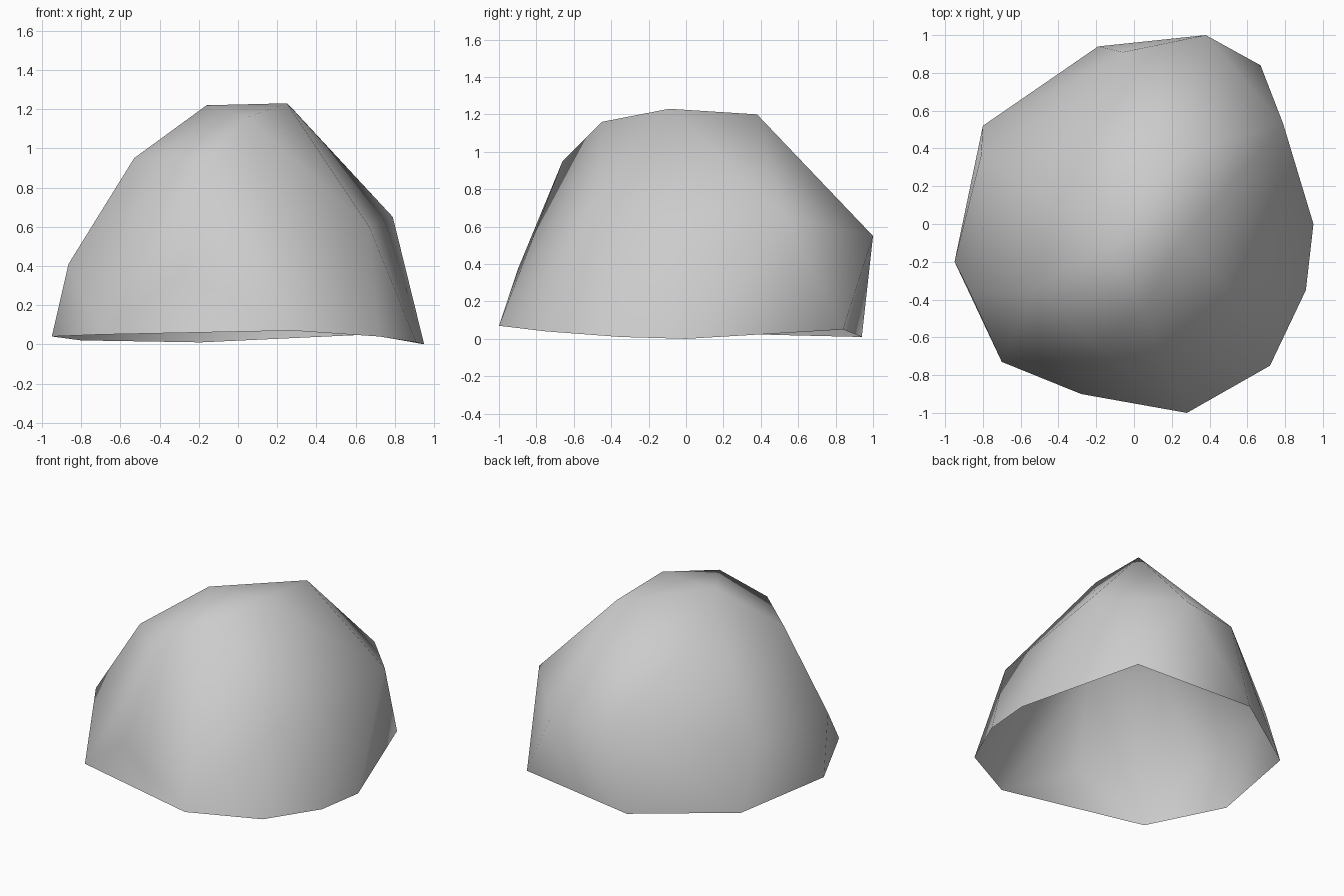
import bpy
import bmesh

# Remove the default cube only
default_cube = bpy.data.objects.get("Cube")
if default_cube is not None:
    bpy.data.objects.remove(default_cube, do_unlink=True)

# Corner points of the boulder, ring by ring from the ground upwards
ground_rim = [
    (.28, -1, .07), (.72, -.75, .04), (.91, -.35, .01),
    (.95, 0, 0), (.67, .84, .05), (-.19, .94, .01),
    (-.8, .52, .02), (-.95, -.2, .04), (-.7, -.73, .05),
]
middle_ring = [
    (-.28, -.9, .37), (.67, -.5, .6), (.79, .53, .65),
    (.38, 1, .55), (-.06, .91, .57), (-.81, .36, .45), (-.865, -.37, .41),
]
shoulder_ring = [(-.18, -.66, .95), (-.53, -.35, .95), (-.25, .44, .95)]
crown = [(.05, -.45, 1.16), (.25, -.09, 1.23), (-.16, -.1, 1.22), (.28, .38, 1.2)]


def make_material(name, colour):
    """Create a plain single-colour material."""
    material = bpy.data.materials.new(name)
    material.use_nodes = True
    material.diffuse_color = colour
    for node in material.node_tree.nodes:
        if node.type == 'BSDF_PRINCIPLED':
            node.inputs["Base Color"].default_value = colour
            node.inputs["Roughness"].default_value = 0.9
    return material


def make_boulder(name, rings, material):
    """Wrap a faceted skin around the rings and leave its underside open."""
    bm = bmesh.new()
    for ring in rings:
        for point in ring:
            bm.verts.new(point)
    bmesh.ops.convex_hull(bm, input=list(bm.verts))
    bmesh.ops.recalc_face_normals(bm, faces=list(bm.faces))

    # Open the underside, then drop any points the skin did not use
    underside = [face for face in bm.faces if face.normal.z < -.5]
    bmesh.ops.delete(bm, geom=underside, context='FACES')
    loose = [vert for vert in bm.verts if not vert.link_faces]
    bmesh.ops.delete(bm, geom=loose, context='VERTS')

    # Weathered, smoothly shaded stone
    for face in bm.faces:
        face.smooth = True
    mesh = bpy.data.meshes.new(name)
    bm.to_mesh(mesh)
    bm.free()
    mesh.materials.append(material)
    boulder = bpy.data.objects.new(name, mesh)
    bpy.context.collection.objects.link(boulder)
    return boulder


stone_grey = make_material("stone_grey", (.6, .6, .6, 1))
make_boulder("boulder", [ground_rim, middle_ring, shoulder_ring, crown], stone_grey)
